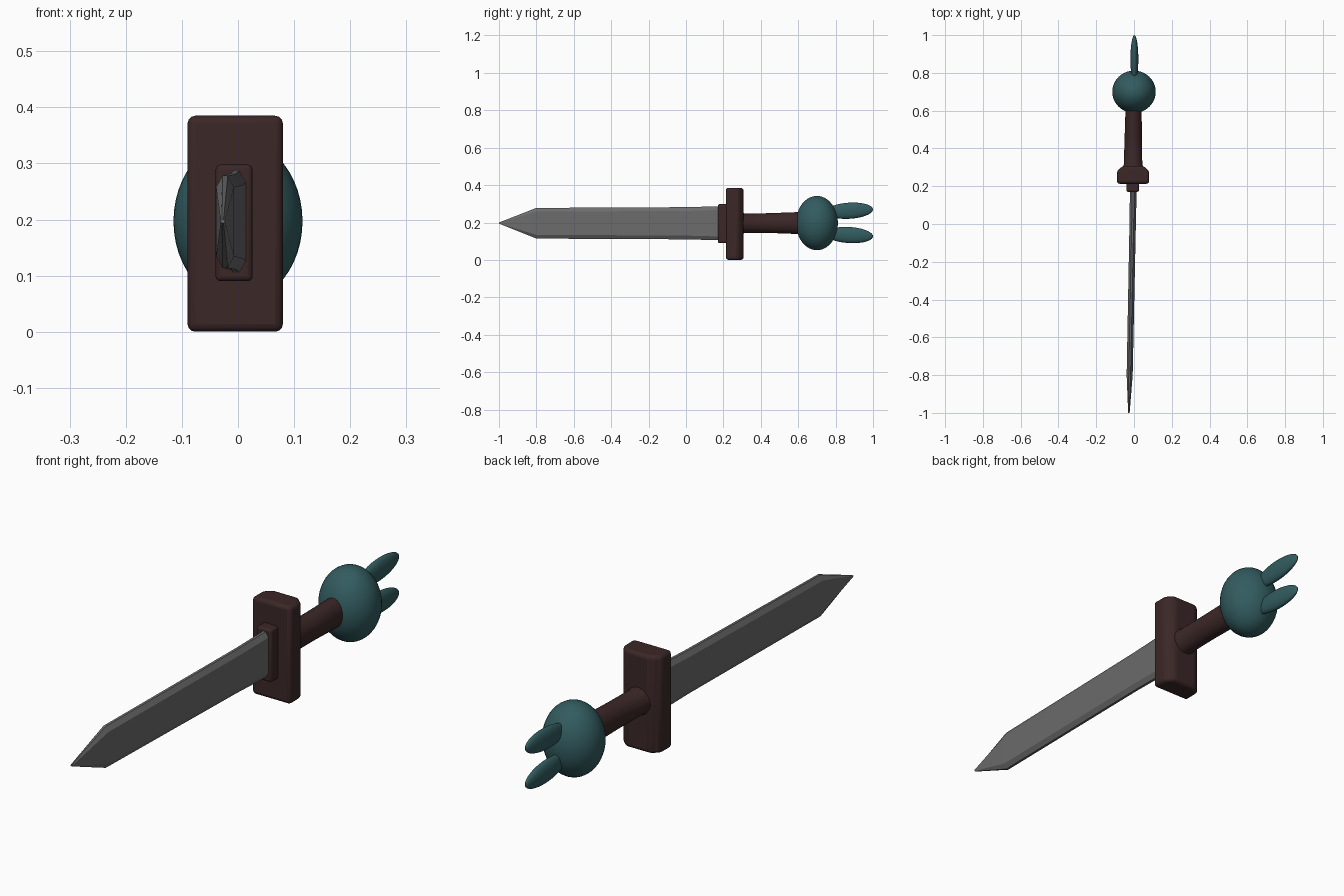
import bpy, bmesh, math
from mathutils import Vector

if "Cube" in bpy.data.objects:
    bpy.data.objects.remove(bpy.data.objects["Cube"])


def material(name, rgb):
    m = bpy.data.materials.new(name)
    m.diffuse_color = (*rgb, 1)
    m.use_nodes = True
    m.node_tree.nodes["Principled BSDF"].inputs["Base Color"].default_value = m.diffuse_color
    return m


STEEL = material("grey steel", (0.15, 0.15, 0.15))
WOOD = material("dark brown", (0.044, 0.020, 0.020))
TEAL = material("teal", (0.032, 0.106, 0.115))


def finish(ob, mat, bevel=0, segments=3, angle=35):
    ob.data.materials.append(mat)
    bpy.ops.object.select_all(action='DESELECT')
    bpy.context.view_layer.objects.active = ob
    ob.select_set(True)
    if bevel:
        b = ob.modifiers.new("bevel", 'BEVEL')
        b.width, b.segments = bevel, segments
        b.limit_method, b.angle_limit = 'ANGLE', math.radians(20)
    bpy.ops.object.shade_smooth_by_angle(angle=math.radians(angle))


def loft(name, rings, mat, **kw):
    """Bridge equal-sized rings of points and cap both ends."""
    bm = bmesh.new()
    loops = [[bm.verts.new(p) for p in r] for r in rings]
    n = len(loops[0])
    for a, b in zip(loops, loops[1:]):
        for i in range(n):
            j = (i + 1) % n
            bm.faces.new((a[i], a[j], b[j], b[i]))
    bm.faces.new(loops[0])
    bm.faces.new(loops[-1])
    bmesh.ops.recalc_face_normals(bm, faces=bm.faces)
    me = bpy.data.meshes.new(name)
    bm.to_mesh(me)
    bm.free()
    ob = bpy.data.objects.new(name, me)
    bpy.context.collection.objects.link(ob)
    finish(ob, mat, **kw)
    return ob


def ellipsoid(name, loc, radii, mat, tilt=0):
    bpy.ops.mesh.primitive_uv_sphere_add(segments=40, ring_count=24, location=loc)
    ob = bpy.context.object
    ob.name = name
    ob.scale = radii
    ob.rotation_euler.x = tilt
    finish(ob, mat, angle=60)
    return ob


# blade: chamfered flat section, leaning slightly to -x, pointed at the tip
def blade_ring(y, cx, cz, hx, hz, ch):
    pts = [(-hx, -hz + ch), (-hx * .3, -hz), (hx * .3, -hz), (hx, -hz + ch),
           (hx, hz - ch), (hx * .3, hz), (-hx * .3, hz), (-hx, hz - ch)]
    return [(cx + x, y, cz + z) for x, z in pts]


loft("blade", [blade_ring(0.22, -0.003, 0.196, 0.018, 0.092, 0.02),
               blade_ring(0.0, -0.007, 0.196, 0.017, 0.086, 0.02),
               blade_ring(-0.8, -0.023, 0.196, 0.016, 0.082, 0.02),
               blade_ring(-1.0, -0.027, 0.197, 0.004, 0.003, 0.001)], STEEL, angle=25)

# guard: bar with chamfered back edges
guard = [(-.09, .213), (.08, .213), (.08, .28), (.05, .308), (-.06, .308), (-.09, .28)]
loft("guard", [[(x, y, z) for x, y in guard] for z in (0.0, 0.385)], WOOD, bevel=0.014)

# collar where the blade enters the guard
collar = [(-.04, .09), (.026, .09), (.026, .298), (-.04, .298)]
loft("collar", [[(x, y, z) for x, z in collar] for y in (0.17, 0.225)], WOOD, bevel=0.009)


# grip: round handle, a little thicker towards the pommel
def circle(y, cx, cz, rx, rz, n=32):
    return [(cx + rx * math.cos(2 * math.pi * i / n), y,
             cz + rz * math.sin(2 * math.pi * i / n)) for i in range(n)]


loft("grip", [circle(0.29, -0.005, 0.196, 0.060, 0.062),
              circle(0.315, -0.005, 0.196, 0.049, 0.051),
              circle(0.45, -0.004, 0.197, 0.046, 0.053),
              circle(0.64, -0.002, 0.197, 0.042, 0.060)], WOOD)

# round pommel with two long ears
ellipsoid("pommel", (0.0, 0.70, 0.197), (0.115, 0.112, 0.145), TEAL)
ellipsoid("upper_ear", (0.002, 0.873, 0.263), (0.021, 0.127, 0.043), TEAL, 0.06)
ellipsoid("lower_ear", (0.002, 0.873, 0.133), (0.021, 0.127, 0.043), TEAL, -0.06)
